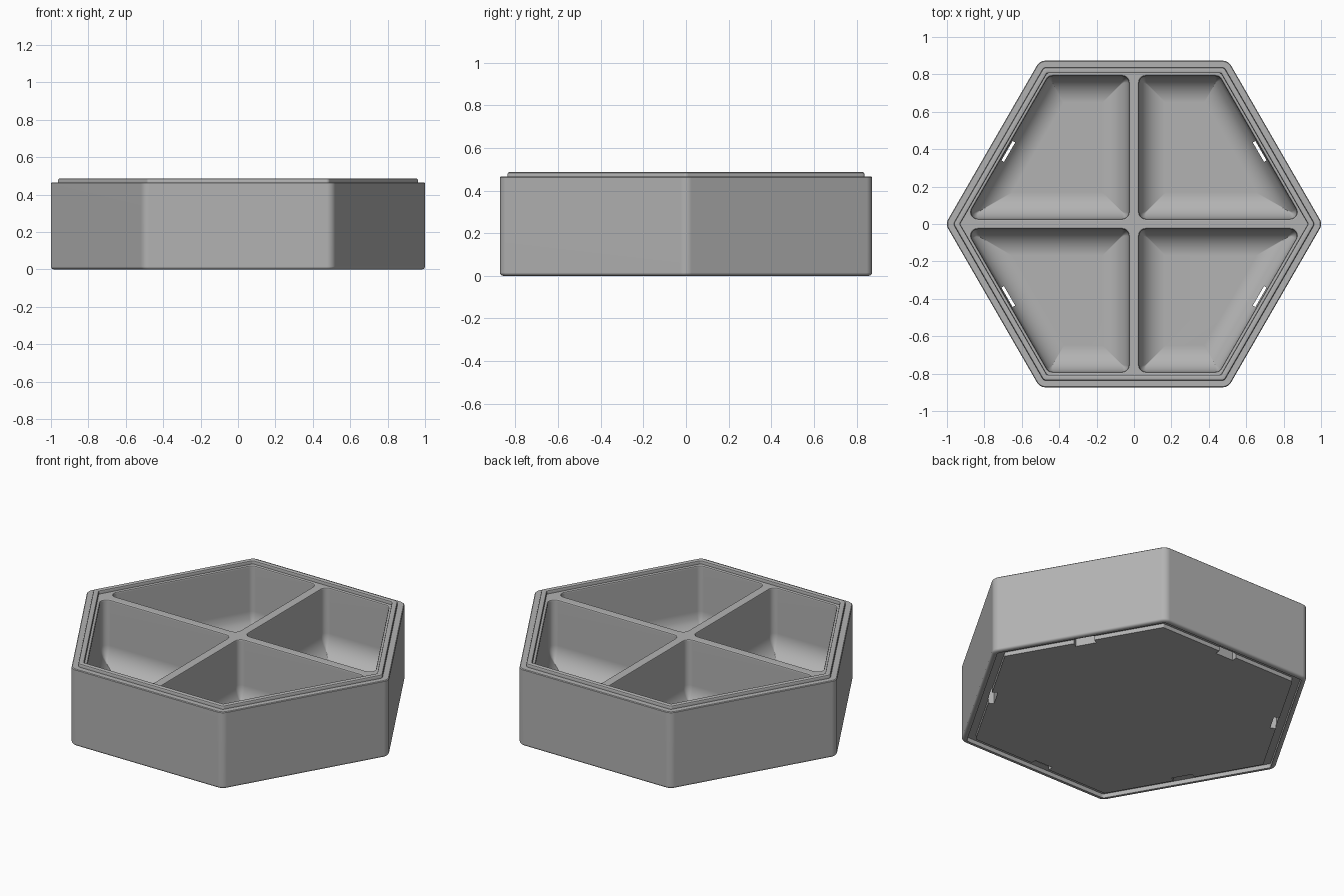
import bpy
import bmesh
from math import cos, sin, pi, radians, sqrt
from mathutils import Matrix, Vector

if "Cube" in bpy.data.objects:
    bpy.data.objects.remove(bpy.data.objects["Cube"], do_unlink=True)

TOP = 0.465       # ledge height
FLOOR = 0.05      # compartment floor
FILLET = 0.14     # radius at the foot of the compartment walls

grey = bpy.data.materials.new("plain grey")
grey.use_nodes = True
grey.diffuse_color = (0.45, 0.45, 0.45, 1)
grey.node_tree.nodes["Principled BSDF"].inputs["Base Color"].default_value = (0.45, 0.45, 0.45, 1)


def rounded_outline(sides, inset, radius, z, steps=6):
    """Convex outline from (outward angle, distance) sides, with rounded corners."""
    points = []
    for i, (a, da) in enumerate(sides):
        b, db = sides[(i + 1) % len(sides)]
        turn = (b - a) % (2 * pi)
        da, db = da - inset - radius, db - inset - radius
        cx = (da * sin(b) - db * sin(a)) / sin(turn)
        cy = (db * cos(a) - da * cos(b)) / sin(turn)
        for k in range(steps + 1):
            t = a + turn * k / steps
            points.append(Vector((cx + radius * cos(t), cy + radius * sin(t), z)))
    return points


def loft(bm, outlines, scale=(1, 1, 1)):
    """Skin a stack of outlines and cap both ends."""
    rings = [[bm.verts.new([c * s for c, s in zip(p, scale)]) for p in o] for o in outlines]
    n = len(rings[0])
    for low, high in zip(rings, rings[1:]):
        for i in range(n):
            j = (i + 1) % n
            bm.faces.new((low[i], low[j], high[j], high[i]))
    bm.faces.new(rings[0][::-1])
    bm.faces.new(rings[-1])


def make_object(name, bm):
    bmesh.ops.recalc_face_normals(bm, faces=bm.faces[:])
    mesh = bpy.data.meshes.new(name)
    bm.to_mesh(mesh)
    bm.free()
    mesh.materials.append(grey)
    obj = bpy.data.objects.new(name, mesh)
    bpy.context.collection.objects.link(obj)
    return obj


# Hexagonal body: underside groove, rounded foot, wall, ledge and raised lip
profile = [  # apothem, height, corner radius
    (0.80, 0, 0.01), (0.80, 0.025, 0.01), (0.845, 0.025, 0.02), (0.845, 0, 0.02),
    (0.858, 0, 0.04), (0.866, 0.003, 0.045), (0.871, 0.008, 0.05), (0.873, 0.015, 0.05),
    (0.873, TOP - 0.004, 0.05), (0.869, TOP, 0.05),
    (0.837, TOP, 0.02), (0.837, 0.477, 0.02), (0.834, 0.483, 0.02), (0.829, 0.486, 0.02),
    (0.813, 0.486, 0.01), (0.808, 0.483, 0.01), (0.806, 0.477, 0.01), (0.806, TOP, 0.01),
]
bm = bmesh.new()
loft(bm, [rounded_outline([(radians(30 + 60 * i), d) for i in range(6)], 0, r, z)
          for d, z, r in profile])
tray = make_object("hexagonal_tray", bm)

# Four compartments with rounded corners and scooped floors
quarter = [(radians(30), 0.79), (radians(90), 0.79), (radians(180), -0.028), (radians(270), -0.028)]
layers = [(-0.008, 0.55), (-0.008, TOP), (-0.003, TOP - 0.003), (0, TOP - 0.01)]
for k in range(11):
    t = k / 10 * pi / 2
    layers.append((FILLET * (1 - cos(t)), FLOOR + FILLET * (1 - sin(t))))
bm = bmesh.new()
for sx in (1, -1):
    for sy in (1, -1):
        loft(bm, [rounded_outline(quarter, i, max(0.035 - i, 0.002), z) for i, z in layers],
             (sx, sy, 1))
compartments = make_object("compartment_cutter", bm)

# Clip slots under the middle of each side
bm = bmesh.new()
for i in range(6):
    angle = radians(30 + 60 * i)
    height = 0.11 if i in (1, 4) else 0.15
    place = (Matrix.Rotation(angle, 4, "Z")
             @ Matrix.Translation((0.7855, 0, height / 2 - 0.01))
             @ Matrix.Diagonal((0.035, 0.12, height + 0.02, 1)))
    bmesh.ops.create_cube(bm, size=1, matrix=place)
slots = make_object("slot_cutter", bm)

bpy.ops.object.select_all(action="DESELECT")
bpy.context.view_layer.objects.active = tray
tray.select_set(True)
for cutter in (compartments, slots):
    cutter.hide_render = True
    cut = tray.modifiers.new("cut", "BOOLEAN")
    cut.operation = "DIFFERENCE"
    cut.solver = "EXACT"
    cut.object = cutter
    bpy.ops.object.modifier_apply(modifier=cut.name)
    bpy.data.objects.remove(cutter, do_unlink=True)

# Smooth fillets, flat walls
bpy.ops.object.shade_smooth_by_angle(angle=radians(30))
weighted = tray.modifiers.new("weighted normals", "WEIGHTED_NORMAL")
weighted.keep_sharp = True
